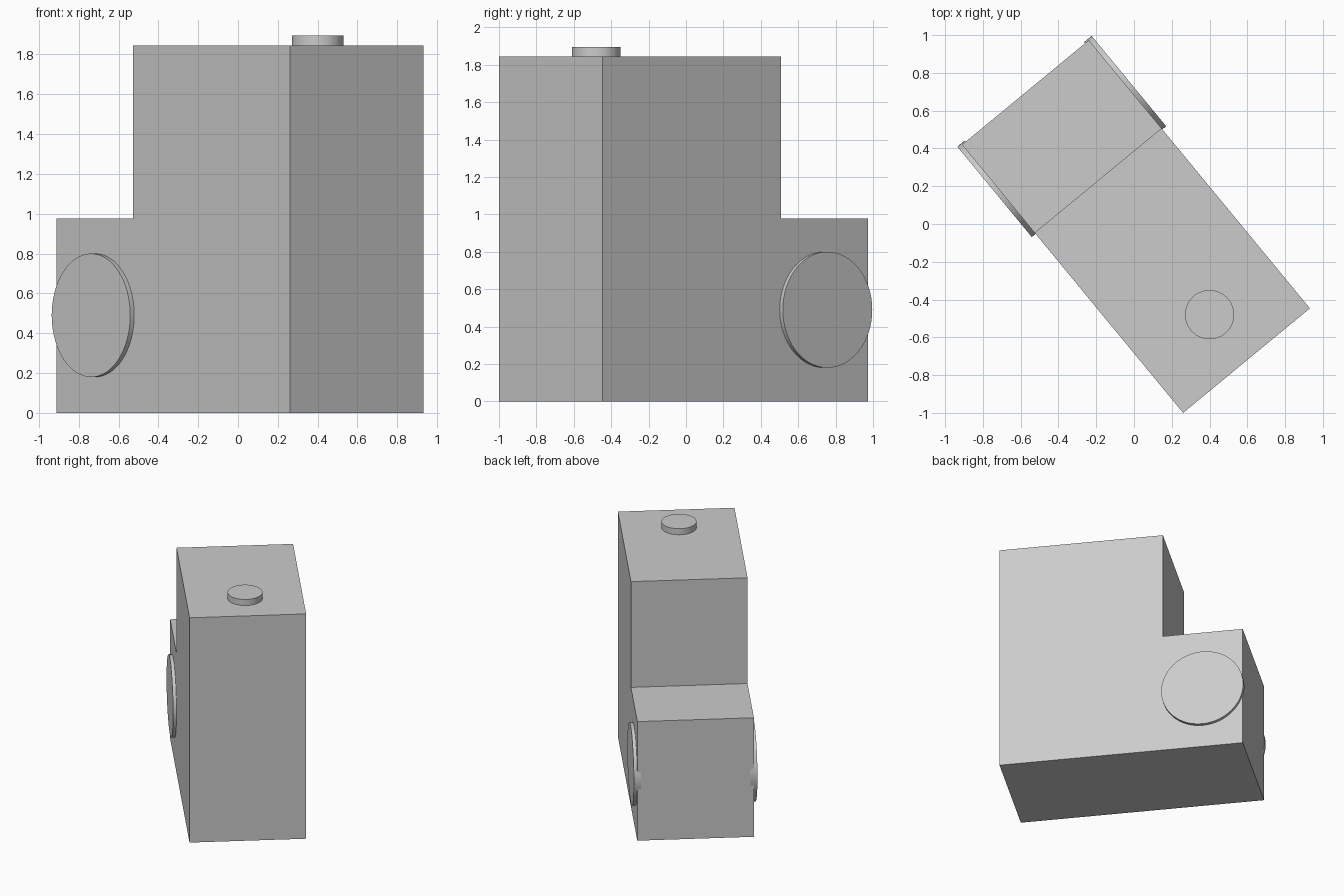
import bpy
import bmesh
import math
from mathutils import Matrix, Vector

cube = bpy.data.objects.get("Cube")
if cube:
    bpy.data.objects.remove(cube, do_unlink=True)

grey = bpy.data.materials.new("light grey")
grey.use_nodes = True
colour = (0.6, 0.6, 0.6, 1)
grey.diffuse_color = colour
grey.node_tree.nodes["Principled BSDF"].inputs["Base Color"].default_value = colour

# Local frame: x across the block, y from its tall end to its low end
FRAME = Matrix.Translation((0.26, -1.0, 0)) @ Matrix.Rotation(math.radians(39.5), 4, "Z")
WIDTH, LENGTH, STEP = 0.87, 1.84, 1.236
HEIGHT, LOW = 1.845, 0.977


def add_object(name, bm):
    bmesh.ops.recalc_face_normals(bm, faces=bm.faces)
    mesh = bpy.data.meshes.new(name)
    bm.to_mesh(mesh)
    bm.free()
    mesh.materials.append(grey)
    obj = bpy.data.objects.new(name, mesh)
    obj.matrix_world = FRAME
    bpy.context.collection.objects.link(obj)
    return obj


def add_disc(name, centre, radius, depth, axis):
    bm = bmesh.new()
    turn = Vector((0, 0, 1)).rotation_difference(Vector(axis)).to_matrix().to_4x4()
    bmesh.ops.create_cone(bm, cap_ends=True, segments=64, radius1=radius, radius2=radius,
                          depth=depth, matrix=Matrix.Translation(centre) @ turn)
    obj = add_object(name, bm)
    bpy.ops.object.select_all(action="DESELECT")
    obj.select_set(True)
    bpy.context.view_layer.objects.active = obj
    bpy.ops.object.shade_smooth_by_angle(angle=math.radians(30))


# L-shaped body: side profile extruded across the width
bm = bmesh.new()
profile = [(0, 0), (LENGTH, 0), (LENGTH, LOW), (STEP, LOW), (STEP, HEIGHT), (0, HEIGHT)]
face = bm.faces.new([bm.verts.new((0, y, z)) for y, z in profile])
side = bmesh.ops.extrude_face_region(bm, geom=[face])["geom"]
bmesh.ops.translate(bm, vec=(WIDTH, 0, 0),
                    verts=[v for v in side if isinstance(v, bmesh.types.BMVert)])
add_object("stepped_body", bm)

# Round plates on both sides of the low end
middle = (STEP + LENGTH) / 2
for name, x in (("right_side_disc", 0), ("left_side_disc", WIDTH)):
    add_disc(name, (x, middle, 0.49), 0.31, 0.052, (1, 0, 0))

# Button on top of the tall end
knob = FRAME.inverted() @ Vector((0.4, -0.48, HEIGHT + 0.015))
add_disc("top_button", knob, 0.13, 0.07, (0, 0, 1))
